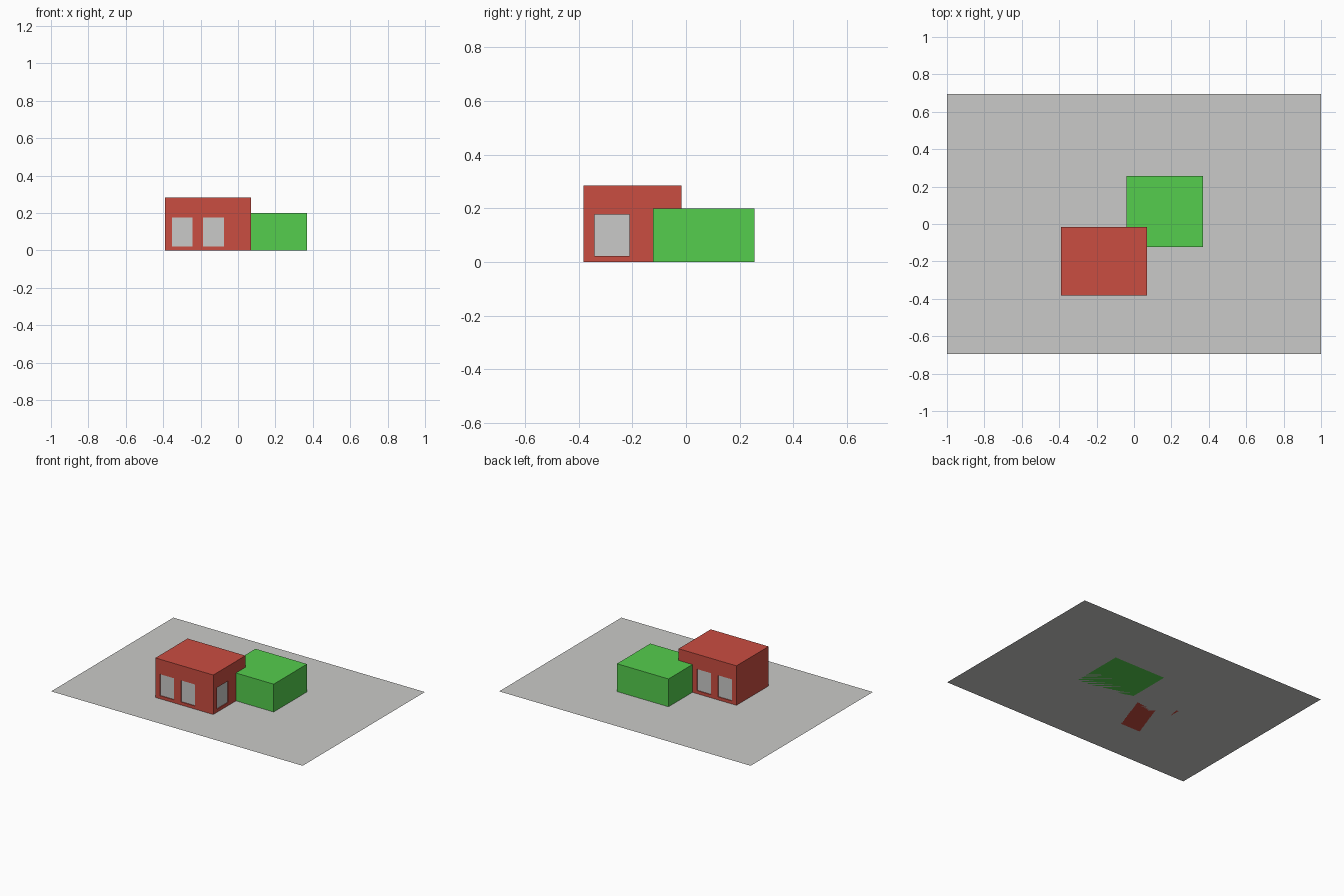
import bpy, bmesh
from mathutils import Vector

if "Cube" in bpy.data.objects:
    bpy.data.objects.remove(bpy.data.objects["Cube"])


def material(name, rgb):
    m = bpy.data.materials.new(name)
    m.diffuse_color = (*rgb, 1)
    m.use_nodes = True
    m.node_tree.nodes["Principled BSDF"].inputs["Base Color"].default_value = m.diffuse_color
    return m


GREY = material("light grey", (0.59, 0.59, 0.58))
RED = material("red", (0.59, 0.075, 0.053))
GREEN = material("green", (0.09, 0.61, 0.075))


def finish(name, bm, *mats):
    mesh = bpy.data.meshes.new(name)
    bm.to_mesh(mesh)
    bm.free()
    for m in mats:
        mesh.materials.append(m)
    obj = bpy.data.objects.new(name, mesh)
    bpy.context.collection.objects.link(obj)
    return obj


def box(lo, hi):
    bm = bmesh.new()
    bmesh.ops.create_cube(bm, size=1)
    for v in bm.verts:
        v.co = Vector([hi[i] if v.co[i] > 0 else lo[i] for i in range(3)])
    return bm


def cut_windows(bm, normal, spans, z_span, depth=0.006):
    """Cut window panes into the wall facing `normal`; spans run along the wall."""
    normal = Vector(normal)
    axis = 1 if abs(normal.x) > 0.5 else 0
    along = Vector((1 - axis, axis, 0))
    cuts = [(along * c, along) for s in spans for c in s]
    cuts += [(Vector((0, 0, z)), Vector((0, 0, 1))) for z in z_span]

    def wall():
        bm.normal_update()
        return [f for f in bm.faces if f.normal.dot(normal) > 0.99]

    for co, no in cuts:
        faces = wall()
        geom = faces + list({e for f in faces for e in f.edges}) \
            + list({v for f in faces for v in f.verts})
        bmesh.ops.bisect_plane(bm, geom=geom, plane_co=co, plane_no=no)
    panes = []
    for f in wall():
        c = f.calc_center_median()
        if z_span[0] < c.z < z_span[1] and any(a < c[axis] < b for a, b in spans):
            panes.append(f)
    # recess each pane slightly and colour it
    bmesh.ops.inset_individual(bm, faces=panes, thickness=0.0, depth=-depth)
    for f in panes:
        f.material_index = 1


# flat plot under the buildings
bm = bmesh.new()
bmesh.ops.create_grid(bm, x_segments=1, y_segments=1, size=1)
bmesh.ops.scale(bm, vec=(1, 0.694, 1), verts=bm.verts)
finish("plot", bm, GREY)

# low annex
finish("annex", box((-0.04, -0.123, 0), (0.37, 0.256, 0.2)), GREEN)

# main house with windows front, back and right
bm = box((-0.39, -0.381, 0), (0.07, -0.016, 0.284))
pairs = [(-0.353, -0.243), (-0.187, -0.076)]
cut_windows(bm, (0, -1, 0), pairs, (0.022, 0.177))
cut_windows(bm, (0, 1, 0), pairs, (0.022, 0.177))
cut_windows(bm, (1, 0, 0), [(-0.341, -0.211)], (0.022, 0.177))
finish("house", bm, RED, GREY)
